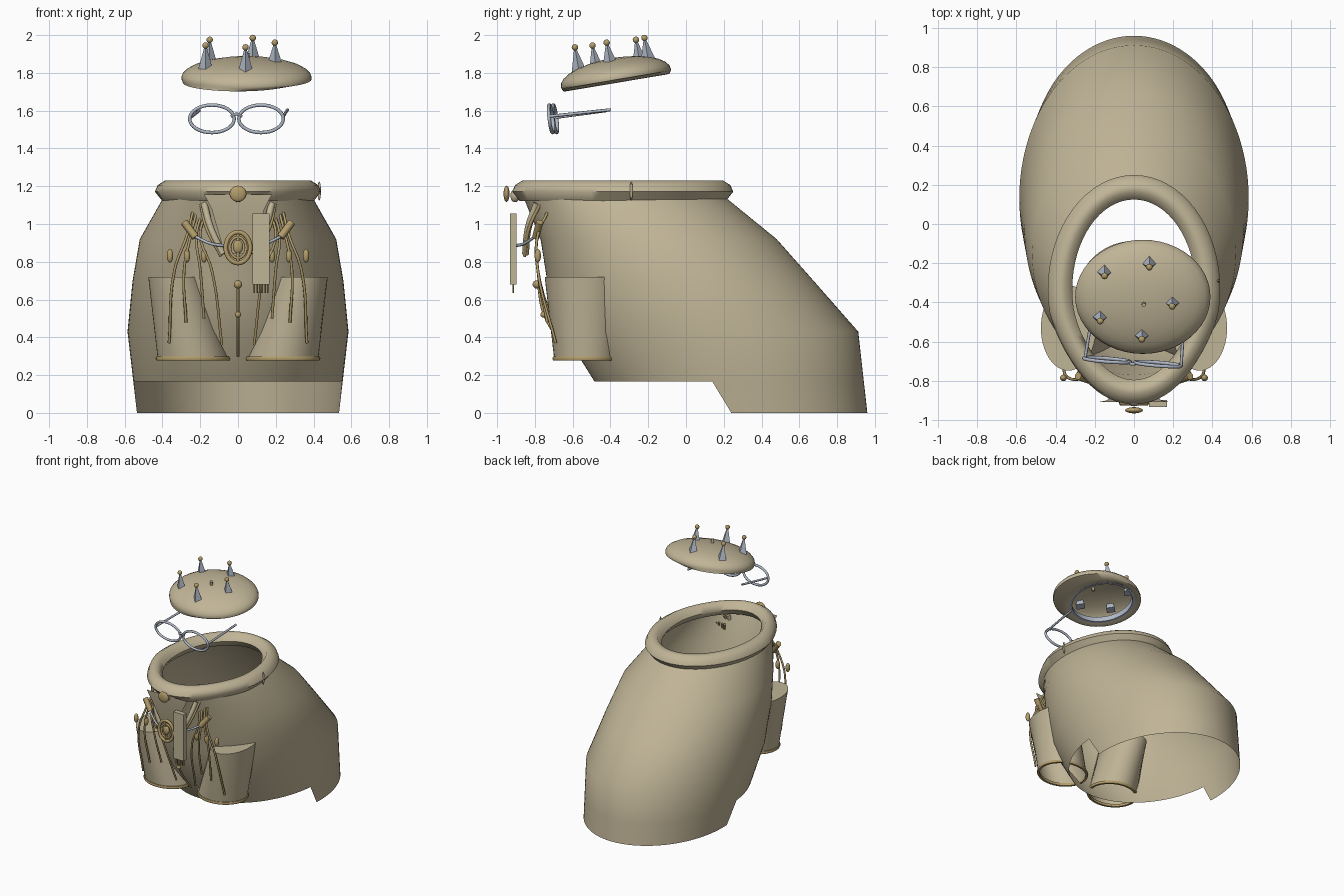
import bpy, bmesh, math
from mathutils import Vector, Matrix

if "Cube" in bpy.data.objects:
    bpy.data.objects.remove(bpy.data.objects["Cube"])


def material(name, rgb):
    m = bpy.data.materials.new(name)
    m.diffuse_color = (*rgb, 1)
    m.use_nodes = True
    m.node_tree.nodes["Principled BSDF"].inputs["Base Color"].default_value = m.diffuse_color
    return m


TAN = material("tan cloth", (0.53, 0.46, 0.31))
GOLD = material("gold trim", (0.45, 0.335, 0.145))
STEEL = material("steel", (0.44, 0.49, 0.57))


def finish(name, bm, mat, angle=40, recalc=True):
    if recalc:
        bmesh.ops.recalc_face_normals(bm, faces=bm.faces)
    me = bpy.data.meshes.new(name)
    bm.to_mesh(me)
    bm.free()
    ob = bpy.data.objects.new(name, me)
    bpy.context.collection.objects.link(ob)
    me.materials.append(mat)
    bpy.ops.object.select_all(action='DESELECT')
    bpy.context.view_layer.objects.active = ob
    ob.select_set(True)
    if angle:
        bpy.ops.object.shade_smooth_by_angle(angle=math.radians(angle))
    return ob


def loft(rings, n=64, cap_end=False, closed=False):
    """Skin ellipses given as (cx, cy, z, rx, ry)."""
    bm = bmesh.new()
    loops = []
    for cx, cy, z, rx, ry in rings:
        loops.append([bm.verts.new((cx + rx * math.cos(a), cy + ry * math.sin(a), z))
                      for a in (2 * math.pi * i / n for i in range(n))])
    pairs = list(zip(loops, loops[1:]))
    if closed:
        pairs.append((loops[-1], loops[0]))
    for p, q in pairs:
        for i in range(n):
            j = (i + 1) % n
            bm.faces.new((p[i], p[j], q[j], q[i]))
    if cap_end:
        bm.faces.new(loops[-1])
    return bm


def pinch(bm, amount, start, reach):
    """Narrow the shape smoothly toward the front."""
    for v in bm.verts:
        t = min(max((start - v.co.y) / reach, 0), 1)
        v.co.x *= 1 - amount * t * t * (3 - 2 * t)


def tube(name, pts, r, mat, cyclic=False, smooth=True):
    cu = bpy.data.curves.new(name, 'CURVE')
    cu.dimensions = '3D'
    cu.bevel_depth, cu.bevel_resolution, cu.use_fill_caps = r, 2, True
    cu.resolution_u = 6
    sp = cu.splines.new('BEZIER' if smooth else 'POLY')
    if smooth:
        sp.bezier_points.add(len(pts) - 1)
        for b, p in zip(sp.bezier_points, pts):
            b.co, b.handle_left_type, b.handle_right_type = p, 'AUTO', 'AUTO'
    else:
        sp.points.add(len(pts) - 1)
        for b, p in zip(sp.points, pts):
            b.co = (*p, 1)
    sp.use_cyclic_u = cyclic
    ob = bpy.data.objects.new(name, cu)
    bpy.context.collection.objects.link(ob)
    cu.materials.append(mat)
    bpy.ops.object.select_all(action='DESELECT')
    bpy.context.view_layer.objects.active = ob
    ob.select_set(True)
    bpy.ops.object.convert(target='MESH')
    return bpy.context.object


def ball(name, loc, size, mat):
    bm = bmesh.new()
    bmesh.ops.create_uvsphere(bm, u_segments=16, v_segments=10, radius=1,
                              matrix=Matrix.Translation(loc) @ Matrix.Diagonal((*size, 1)))
    return finish(name, bm, mat, 60)


def ring(name, c, rx, rz, r, mat, slope=0.0, lean=0.0):
    pts = [(c[0] + rx * math.cos(a), c[1] + slope * rx * math.cos(a) - lean * rz * math.sin(a),
            c[2] + rz * math.sin(a)) for a in (math.pi * i / 16 for i in range(32))]
    return tube(name, pts, r, mat, True, False)


# Cape body: open shell of stacked ellipses, stepped hem
spans = [(0, -0.38, 0.96, 0.535), (0.43, -0.65, 0.912, 0.585), (0.70, -0.735, 0.675, 0.558),
         (0.92, -0.77, 0.48, 0.52), (1.14, -0.86, 0.21, 0.395)]
bm = loft([(0, (a + b) / 2, z, rx, (b - a) / 2) for z, a, b, rx in spans], 96)
bmesh.ops.recalc_face_normals(bm, faces=bm.faces)
for co, no in (((0, 0, 0.165), (0, 0, 1)), ((0, 0.24, 0), (0, 0.165, 0.10))):
    top = 0.44 if no[1] == 0 else 0.165
    low = [f for f in bm.faces if f.calc_center_median().z < top]
    geom = set(low) | {e for f in low for e in f.edges} | {v for f in low for v in f.verts}
    bmesh.ops.bisect_plane(bm, geom=list(geom), plane_co=co, plane_no=no)
cut = []
for f in bm.faces:
    c = f.calc_center_median()
    if c.z < 0.165 and max(v.co.z for v in f.verts) < 0.17 and c.y < 0.24 - c.z * 0.606:
        cut.append(f)
bmesh.ops.delete(bm, geom=cut, context='FACES')
finish("cape_body", bm, TAN, 60, recalc=False)

# Rolled collar, slightly narrower at the front
section = [(0.06, -0.01), (0.045, 0.025), (0.005, 0.05), (-0.03, 0.05),
           (-0.065, 0.0), (-0.04, -0.045), (0.02, -0.06)]
bm = loft([(0, -0.335, 1.181 + h, 0.38 + d, 0.525 + d) for d, h in section], 64, closed=True)
pinch(bm, 0.08, -0.4, 0.4)
finish("collar", bm, TAN, 60)
ball("collar_seam", (0.43, -0.29, 1.175), (0.009, 0.008, 0.05), TAN)

# Sleeves with gold cuffs
for s, side in ((-1, "left"), (1, "right")):
    finish(side + "_sleeve", loft([(s * 0.238, -0.533, 0.285, 0.187, 0.165),
                                   (s * 0.335, -0.53, 0.72, 0.14, 0.218)], 48, cap_end=True), TAN)
    cuff = [(0.008, -0.01), (0.012, 0), (0.008, 0.01), (-0.008, 0.01), (-0.008, -0.01)]
    finish(side + "_cuff", loft([(s * 0.238, -0.533, 0.288 + h, 0.186 + d, 0.163 + d)
                                 for d, h in cuff], 48, closed=True), GOLD, 60)

# Neck bib hanging over the collar, with lapels behind it
bm = bmesh.new()
left = [bm.verts.new(p) for p in ((-0.18, -0.908, 1.157), (-0.14, -0.90, 1.08), (-0.07, -0.84, 0.84))]
right = [bm.verts.new((-v.co.x, v.co.y, v.co.z)) for v in left]
for i in range(2):
    bm.faces.new((left[i], left[i + 1], right[i + 1], right[i]))
finish("neck_bib", bm, TAN, 40)
for s in (-1, 1):
    tube("lapel_roll", [(s * 0.18, -0.79, 1.11), (s * 0.145, -0.835, 0.98), (s * 0.08, -0.85, 0.84)],
         0.018, TAN)
    tube("lapel_trim", [(s * 0.198, -0.77, 1.11), (s * 0.167, -0.83, 0.98), (s * 0.09, -0.855, 0.83)],
         0.009, GOLD)

# Collar button
ball("collar_button", (0, -0.95, 1.16), (0.045, 0.016, 0.043), GOLD)
ball("button_shank", (0, -0.905, 1.15), (0.03, 0.025, 0.035), TAN)

# Medallion with rings and chain
ring("medallion_rim", (0, -0.915, 0.875), 0.065, 0.082, 0.012, GOLD)
ring("medallion_inner_ring", (0, -0.915, 0.875), 0.043, 0.055, 0.008, GOLD)
ball("medallion_center", (0, -0.915, 0.88), (0.027, 0.015, 0.036), GOLD)
tube("medallion_bar", [(0, -0.915, 0.80), (0, -0.915, 0.95)], 0.008, GOLD)
for s in (-1, 1):
    tube("chain", [(s * 0.07, -0.905, 0.885), (s * 0.14, -0.86, 0.895), (s * 0.24, -0.79, 0.94)],
         0.008, STEEL)
    # Toggle, hanging cords and beads
    tube("toggle", [(s * 0.285, -0.775, 1.01), (s * 0.225, -0.795, 0.93)], 0.021, GOLD)
    for top, mid, low, out, end in ((0.27, 0.335, 0.365, -0.69, 0.37), (0.25, 0.285, 0.275, -0.735, 0.48),
                                    (0.22, 0.20, 0.18, -0.72, 0.50), (0.20, 0.14, 0.085, -0.665, 0.36)):
        tube("hanging_cord", [(s * (top - 0.03), -0.735, 1.06), (s * top, -0.785, 0.94),
                              (s * mid, -0.785, 0.76), (s * low, out, end)], 0.0075, GOLD)
    for x in (0.18, 0.27, 0.36):
        ball("cord_bead", (s * x, -0.785, 0.832), (0.017, 0.017, 0.036), GOLD)

# Center front cord
tube("center_cord", [(0, -0.785, 0.70), (0, -0.75, 0.52), (0, -0.65, 0.36), (0, -0.60, 0.30)],
     0.0075, GOLD)
ball("center_bead_upper", (0, -0.79, 0.68), (0.022,) * 3, GOLD)
ball("center_bead_lower", (0, -0.755, 0.52), (0.016,) * 3, GOLD)

# Hanging tag with fringe
bm = bmesh.new()
bmesh.ops.create_cube(bm, size=1, matrix=Matrix.Translation((0.122, -0.915, 0.868))
                      @ Matrix.Diagonal((0.092, 0.036, 0.375, 1)))
finish("hanging_tag", bm, TAN, 0)
for i in range(6):
    x = 0.087 + 0.014 * i
    tube("tag_fringe", [(x, -0.915, 0.69), (x, -0.915, 0.635)], 0.004, GOLD, smooth=False)

# Cap: lopsided dome tilted to the front, open below
tilt = Matrix.Translation((0.045, -0.37, 1.765)) @ Matrix.Rotation(math.radians(9.5), 4, 'X')


def dome(x, y):
    q = 1 - (x / 0.345) ** 2 - (y / 0.295) ** 2
    return 0.01 + 0.105 * math.sqrt(max(q, 0))


rings = [(-0.05, 0, -0.004, 0.232, 0.237), (-0.05, 0, -0.018, 0.27, 0.27), (-0.045, 0, -0.016, 0.292, 0.285)]
rings += [(0, 0, 0.01 + 0.105 * math.sin(a), 0.345 * math.cos(a), 0.295 * math.cos(a))
          for a in (math.radians(d) for d in (-6, 0, 10, 22, 36, 50, 64, 77, 86))]
bm = loft(rings, 48, cap_end=True)
bm.transform(tilt)
finish("cap", bm, TAN, 60)
bm = loft([(-0.05, 0, -0.013, 0.242, 0.244), (-0.05, 0, -0.013, 0.222, 0.225),
           (-0.045, 0, 0.025, 0.222, 0.225)], 48)
bm.transform(tilt)
finish("cap_lining_band", bm, STEEL, 40)

# Cap spikes with gold beads
inv = tilt.inverted()
for x, y, z in ((-0.15, -0.265, 1.975), (0.078, -0.22, 1.985), (0.195, -0.42, 1.96),
                (0.04, -0.588, 1.935), (-0.172, -0.495, 1.945)):
    tip = inv @ Vector((x, y, z))
    base = dome(tip.x, tip.y) - 0.035
    bm = bmesh.new()
    h = tip.z - base
    bmesh.ops.create_cone(bm, cap_ends=True, segments=4, radius1=0.044, radius2=0.004, depth=h,
                          matrix=tilt @ Matrix.Translation((tip.x, tip.y, base + h / 2)))
    finish("cap_spike", bm, STEEL, 0)
    ball("spike_bead", (x, y, z), (0.017,) * 3, GOLD)
tube("cap_stem", [tilt @ Vector((0.005, -0.02, 0.09)), tilt @ Vector((0.005, -0.02, 0.145))],
     0.011, TAN, smooth=False)

# Glasses
slope = -0.08
for cx, side in ((-0.138, "left"), (0.122, "right")):
    ring(side + "_lens_rim", (cx, -0.705 + slope * cx, 1.557), 0.118, 0.073, 0.0095, STEEL, slope, 0.12)
tube("glasses_bridge", [(-0.035, -0.70, 1.57), (-0.008, -0.715, 1.582), (0.02, -0.705, 1.57)],
     0.008, STEEL)
tube("left_temple", [(-0.25, -0.685, 1.565), (-0.205, -0.42, 1.60)], 0.008, STEEL, smooth=False)
tube("right_temple", [(0.24, -0.725, 1.57), (0.262, -0.40, 1.605)], 0.008, STEEL, smooth=False)
